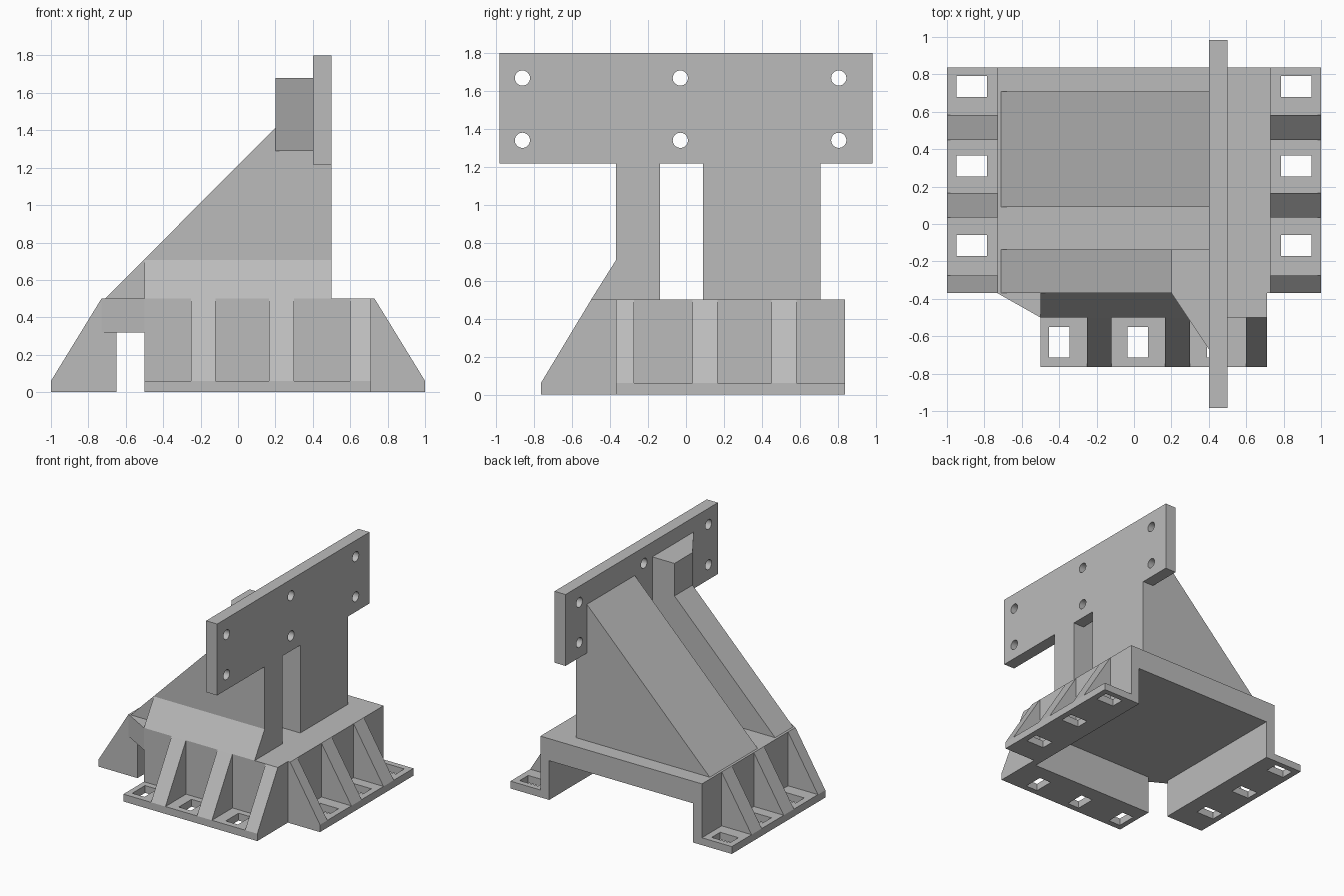
import bpy, bmesh
from mathutils import Vector, Matrix

cube = bpy.data.objects.get("Cube")
if cube:
    bpy.data.objects.remove(cube)

mat = bpy.data.materials.new("steel_grey")
mat.use_nodes = True
GREY = (0.5, 0.5, 0.5, 1)
mat.diffuse_color = GREY
mat.node_tree.nodes["Principled BSDF"].inputs["Base Color"].default_value = GREY


def prism(name, profile, axis, lo, hi):
    """Extrude a 2D profile along an axis: x takes (y, z), y takes (x, z), z takes (x, y)."""
    def place(p, t):
        co = list(p)
        co.insert("xyz".index(axis), t)
        return co
    bm = bmesh.new()
    face = bm.faces.new([bm.verts.new(place(p, lo)) for p in profile])
    ext = bmesh.ops.extrude_face_region(bm, geom=[face])
    verts = [g for g in ext["geom"] if isinstance(g, bmesh.types.BMVert)]
    bmesh.ops.translate(bm, verts=verts, vec=Vector(place((0, 0), hi - lo)))
    bmesh.ops.recalc_face_normals(bm, faces=bm.faces)
    return finish(name, bm)


def finish(name, bm):
    mesh = bpy.data.meshes.new(name)
    bm.to_mesh(mesh)
    bm.free()
    mesh.materials.append(mat)
    ob = bpy.data.objects.new(name, mesh)
    bpy.context.collection.objects.link(ob)
    return ob


def rect(a0, a1, b0, b1):
    return [(a0, b0), (a1, b0), (a1, b1), (a0, b1)]


def cut(target, cutter):
    """Subtract the cutter from the target, then drop the cutter."""
    cutter.hide_render = True
    mod = target.modifiers.new("cut", "BOOLEAN")
    mod.operation, mod.solver, mod.object = "DIFFERENCE", "EXACT", cutter
    bpy.context.view_layer.update()
    dg = bpy.context.evaluated_depsgraph_get()
    mesh = bpy.data.meshes.new_from_object(target.evaluated_get(dg))
    target.modifiers.clear()
    target.data = mesh
    bpy.data.objects.remove(cutter)


TOP, UNDER, FLANGE = 0.5, 0.32, 0.06
FRONT, BACK = -0.37, 0.837

# Base slab with a clipped front corner
prism("base_slab", [(-0.73, BACK), (-0.73, FRONT), (-0.5, -0.5), (0.71, -0.5),
                    (0.71, FRONT), (0.73, FRONT), (0.73, BACK)], "z", UNDER, TOP)


def foot(s, out, inner, wall):
    """L-shaped wall and flange section."""
    return [(s * inner, 0), (s * out, 0), (s * out, FLANGE),
            (s * wall, FLANGE), (s * wall, UNDER), (s * inner, UNDER)]


def gusset(s, out, wall):
    return [(s * wall, FLANGE), (s * out, FLANGE), (s * wall, TOP)]


# Side feet with slots and triangular ribs
for side, s in (("left", 1), ("right", -1)):
    ob = prism(side + "_foot", foot(s, 1, 0.65, 0.73), "y", FRONT, BACK)
    for y in (-0.115, 0.31, 0.735):
        cut(ob, prism("slot_cutter", rect(s * 0.785, s * 0.95, y - 0.055, y + 0.055), "z", -0.1, 0.2))
    for i, (a, b) in enumerate([(FRONT, -0.275), (0.035, 0.167), (0.45, 0.582)]):
        prism(f"{side}_rib_{i + 1}", gusset(s, 1, 0.73), "y", a, b)

# Front foot
ob = prism("front_foot", foot(-1, 0.765, 0.42, 0.5), "x", -0.5, 0.71)
for x in (-0.4, 0.02, 0.445):
    cut(ob, prism("slot_cutter", rect(x - 0.055, x + 0.055, -0.715, -0.55), "z", -0.1, 0.2))
for i, (a, b) in enumerate([(-0.25, -0.12), (0.165, 0.3), (0.6, 0.71)]):
    prism(f"front_rib_{i + 1}", gusset(-1, 0.765, 0.5), "x", a, b)
prism("corner_post", rect(0.65, 0.71, -0.42, FRONT), "z", 0, UNDER)

# Sloped wedge at the foot of the narrow brace
prism("front_wedge", [(FRONT, TOP), (-0.5, TOP), (FRONT, 0.707)], "x", -0.5, 0.5)

# Two large braces behind the mounting plate
brace = [(-0.71, TOP), (0.5, TOP), (0.5, 1.22), (0.4, 1.22), (0.4, 1.615)]
prism("narrow_brace", brace, "y", FRONT, -0.137)
prism("wide_brace", brace, "y", 0.09, 0.708)

# Stiffener block with a tapered flank
prism("stiffener_block", [(0.2, -0.137), (0.2, FRONT), (0.4, -0.67), (0.4, -0.137)], "z", 1.29, 1.68)

# Mounting plate with six bolt holes
plate = prism("mounting_plate", rect(-0.983, 0.983, 1.217, 1.8), "x", 0.4, 0.5)
for y in (-0.862, -0.03, 0.805):
    for z in (1.34, 1.668):
        bm = bmesh.new()
        bmesh.ops.create_cone(bm, cap_ends=True, segments=32, radius1=0.04, radius2=0.04, depth=0.4,
                              matrix=Matrix.Translation((0.45, y, z)) @ Matrix.Rotation(1.5708, 4, "Y"))
        cut(plate, finish("bolt_hole_cutter", bm))
for p in plate.data.polygons:
    p.use_smooth = False
